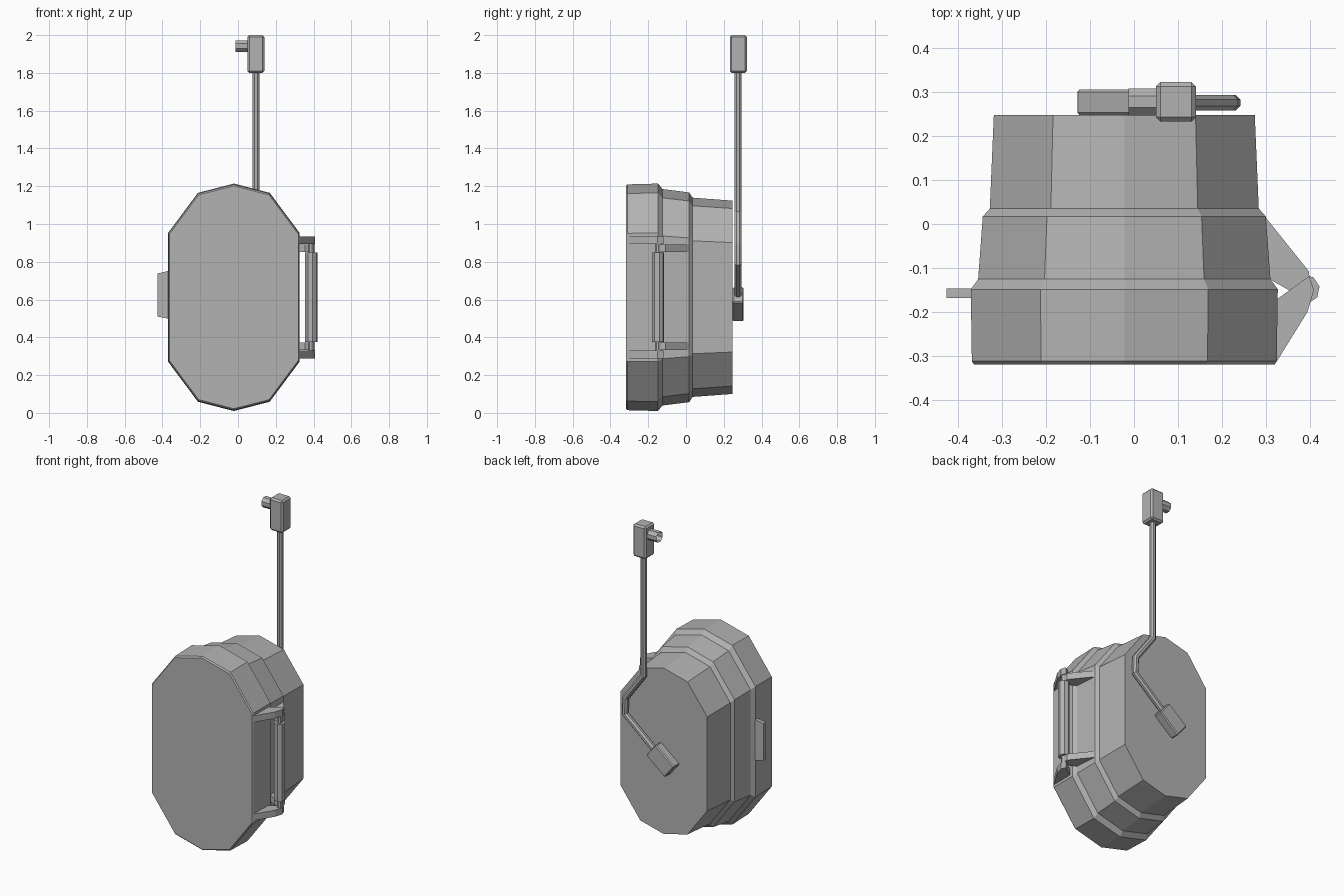
import bpy, bmesh, math
from mathutils import Vector, Matrix

if "Cube" in bpy.data.objects:
    bpy.data.objects.remove(bpy.data.objects["Cube"])

grey = bpy.data.materials.new("grey")
grey.diffuse_color = (0.45, 0.45, 0.45, 1)
grey.use_nodes = True
grey.node_tree.nodes["Principled BSDF"].inputs["Base Color"].default_value = grey.diffuse_color


def finish(name, bm):
    bmesh.ops.recalc_face_normals(bm, faces=bm.faces)
    me = bpy.data.meshes.new(name)
    bm.to_mesh(me)
    bm.free()
    me.materials.append(grey)
    ob = bpy.data.objects.new(name, me)
    bpy.context.collection.objects.link(ob)
    return ob


def loft(name, rings, caps=True):
    """Skin a list of equal-length point rings."""
    bm = bmesh.new()
    vs = [[bm.verts.new(p) for p in r] for r in rings]
    n = len(vs[0])
    for a, b in zip(vs, vs[1:]):
        for i in range(n):
            j = (i + 1) % n
            bm.faces.new((a[i], a[j], b[j], b[i]))
    if caps:
        bm.faces.new(vs[0])
        bm.faces.new(vs[-1])
    return finish(name, bm)


def box(name, size, loc, angle=0, bevel=0.01):
    bm = bmesh.new()
    bmesh.ops.create_cube(bm, size=1)
    bmesh.ops.scale(bm, vec=size, verts=bm.verts)
    bmesh.ops.bevel(bm, geom=bm.edges[:], offset=bevel, segments=1, affect='EDGES')
    bmesh.ops.transform(bm, matrix=Matrix.Translation(loc) @ Matrix.Rotation(angle, 4, 'Y'),
                        verts=bm.verts)
    return finish(name, bm)


def plate(name, outline, z0, z1):
    return loft(name, [[(x, y, z) for x, y in outline] for z in (z0, z1)])


def circle(r, n, turn=0):
    return [(r * math.cos(turn + math.tau * i / n), r * math.sin(turn + math.tau * i / n))
            for i in range(n)]


# Stepped ten-sided case, lofted front to back
CX, CZ = -0.022, 0.612
quarter = [(0.348, 0.341), (0.19, 0.553)]
outline = (quarter + [(0, 0.602)] + [(-x, z) for x, z in reversed(quarter)])
outline += [(-x, -z) for x, z in outline]
steps = [(-0.318, 0.98), (-0.311, 0.993), (-0.148, 1.0), (-0.125, 0.952),
         (0.017, 0.922), (0.035, 0.876), (0.247, 0.85)]
loft("case", [[(CX + x * s, y, CZ + z * s) for x, z in outline] for y, s in steps])

# Latch tab on the left
tab = [(-0.36, 0.5), (-0.375, 0.5), (-0.425, 0.51), (-0.425, 0.738), (-0.375, 0.75), (-0.36, 0.75)]
loft("latch_tab", [[(x, y, z) for x, z in tab] for y in (-0.168, -0.146)])

# Hinge straps, mirrored above and below the middle
front_strap = [(0.322, -0.314), (0.393, -0.2), (0.408, -0.15), (0.397, -0.118), (0.322, -0.172)]
rear_strap = [(0.297, 0.017), (0.307, -0.125), (0.355, -0.152), (0.398, -0.135), (0.397, -0.108)]
for side, s in (("upper", 1), ("lower", -1)):
    plate(side + "_front_strap", front_strap, CZ + s * 0.283, CZ + s * 0.323)
    plate(side + "_rear_strap", rear_strap, CZ + s * 0.24, CZ + s * 0.28)

# Hinge pin and grip
for name, r, h in (("hinge_pin", 0.016, 0.285), ("hinge_grip", 0.033, 0.238)):
    plate(name, [(0.388 + x, -0.148 + y) for x, y in circle(r, 8, 0.2)], CZ - h, CZ + h)

# Bent cable on the back
path = [Vector((x, 0.275, z)) for x, z in
        ((0.095, 1.82), (0.095, 1.06), (0.218, 0.89), (0.223, 0.79), (0.01, 0.61))]
rings = []
for i, p in enumerate(path):
    a = (p - path[max(i - 1, 0)]).normalized()
    b = (path[min(i + 1, len(path) - 1)] - p).normalized()
    t = (a + b).normalized()
    side = t.cross(Vector((0, 1, 0)))
    stretch = 1 / max(t.dot(b if b.length else a), 0.5)
    rings.append([p + side * u * stretch + Vector((0, v, 0)) for u, v in circle(0.019, 8, math.pi / 8)])
loft("cable", rings)

# Boxes at both cable ends and the hollow plug
box("top_connector", (0.09, 0.09, 0.2), (0.095, 0.277, 1.9))
box("lower_connector", (0.165, 0.058, 0.105), (-0.035, 0.276, 0.575), -math.radians(39), 0.006)
loft("plug", [[(x, 0.277 + u, 1.942 + v) for u, v in circle(0.033, 8, math.pi / 8)]
              for x in (-0.013, 0.055)], caps=False)
